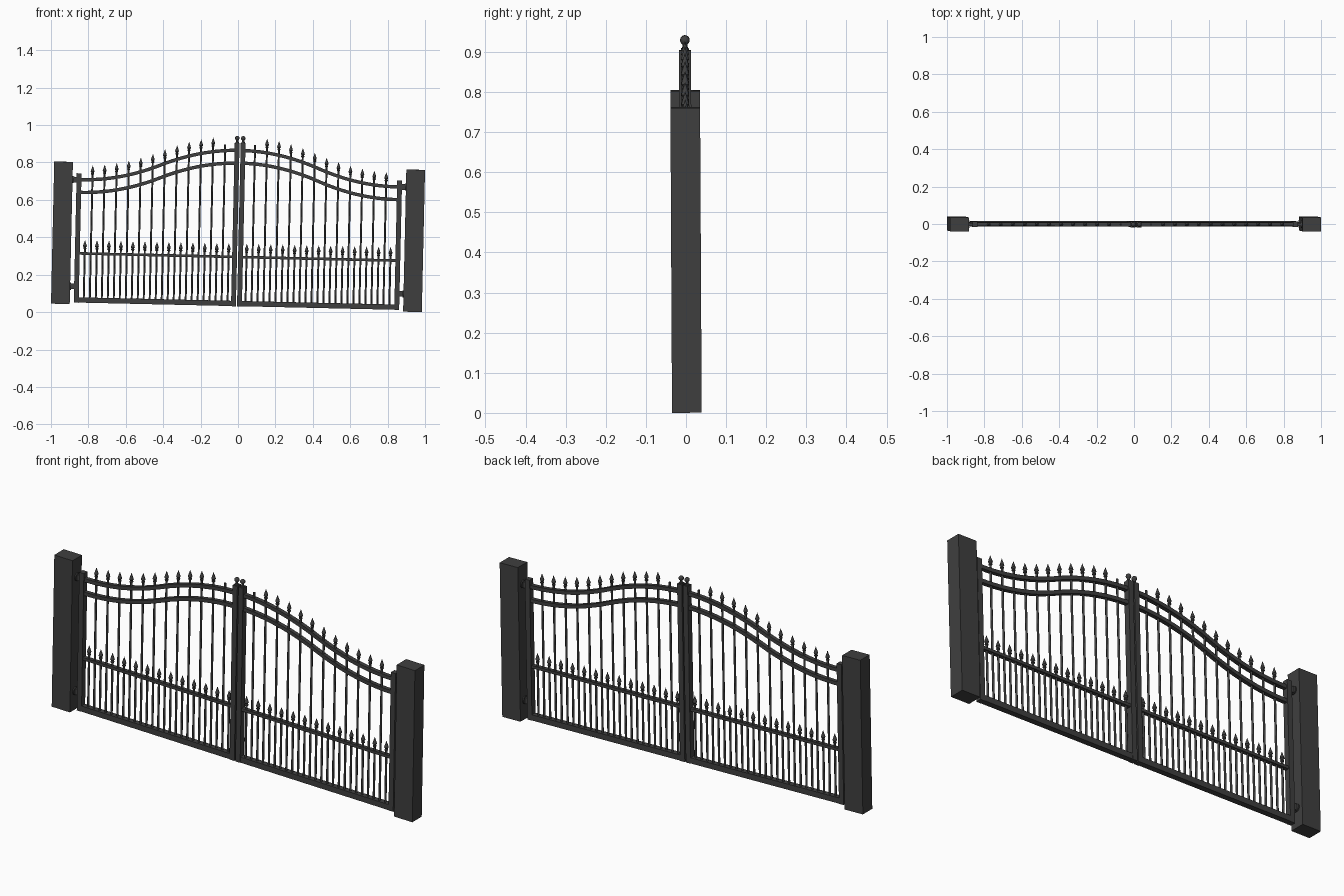
import bpy, bmesh, math
from mathutils import Matrix, Vector

if "Cube" in bpy.data.objects:
    bpy.data.objects.remove(bpy.data.objects["Cube"])

# the whole gate leans slightly in its frame
TILT = (Matrix.Translation((-0.0085, 0.002, 0.0228))
        @ Matrix.Rotation(math.radians(0.3), 4, 'X')
        @ Matrix.Rotation(math.radians(1.3), 4, 'Y'))

iron = bpy.data.materials.new("dark_iron")
iron.diffuse_color = (0.05, 0.05, 0.05, 1)
iron.use_nodes = True
iron.node_tree.nodes["Principled BSDF"].inputs["Base Color"].default_value = iron.diffuse_color


def finish(name, bm, smooth=False):
    bmesh.ops.recalc_face_normals(bm, faces=bm.faces)
    me = bpy.data.meshes.new(name)
    bm.to_mesh(me)
    bm.free()
    me.transform(TILT)
    me.materials.append(iron)
    ob = bpy.data.objects.new(name, me)
    bpy.context.collection.objects.link(ob)
    if smooth:
        bpy.ops.object.select_all(action='DESELECT')
        ob.select_set(True)
        bpy.context.view_layer.objects.active = ob
        bpy.ops.object.shade_smooth_by_angle(angle=math.radians(40))


def box(bm, x0, x1, depth, z0, z1):
    m = (Matrix.Translation(((x0 + x1) / 2, 0, (z0 + z1) / 2))
         @ Matrix.Diagonal((abs(x1 - x0), depth, z1 - z0, 1)))
    bmesh.ops.create_cube(bm, size=1, matrix=m)


def lathe(bm, x, z, profile, n=10):
    rings = [[bm.verts.new((x + r * math.cos(2 * math.pi * k / n),
                            r * math.sin(2 * math.pi * k / n), z + h))
              for k in range(n)] for r, h in profile]
    for a, b in zip(rings, rings[1:]):
        for k in range(n):
            bm.faces.new((a[k], a[(k + 1) % n], b[(k + 1) % n], b[k]))
    bm.faces.new(rings[0])
    bm.faces.new(rings[-1])


def arch(u, end, centre, span=0.845):
    # S-shaped sweep made of two equal arcs
    t = min(abs(u) / span, 1)
    f = 1 - 2 * t * t if t < 0.5 else 2 * (1 - t) ** 2
    return end + (centre - end) * f


def curved_rail(bm, s, end, centre, h=0.018, d=0.02, n=32):
    prev = None
    for i in range(n + 1):
        u = 0.025 + (0.85 - 0.025) * i / n
        slope = (arch(u + .001, end, centre) - arch(u - .001, end, centre)) / .002
        nrm = Vector((-slope, 0, 1)).normalized() * h / 2
        c = Vector((u, 0, arch(u, end, centre)))
        pts = [c + nrm * a + Vector((0, d / 2 * b, 0))
               for a, b in ((1, 1), (1, -1), (-1, -1), (-1, 1))]
        ring = [bm.verts.new((p.x * s, p.y, p.z)) for p in pts]
        if prev:
            for k in range(4):
                bm.faces.new((prev[k], prev[(k + 1) % 4], ring[(k + 1) % 4], ring[k]))
        else:
            bm.faces.new(ring)
        prev = ring
    bm.faces.new(prev)


SIDES = (-1, 1)
TOP = (0.666, 0.842)
LOW = (0.598, 0.774)
BAR = 0.0052
SPEAR = [(0.0052, 0), (0.0052, 0.014), (0.0085, 0.017), (0.0085, 0.021), (0.0055, 0.024),
         (0.0105, 0.031), (0.0075, 0.042), (0.0035, 0.053), (0.0005, 0.063)]

# square posts
bm = bmesh.new()
for s in SIDES:
    box(bm, s * 0.8915, s * 0.9915, 0.074, 0, 0.76)
finish("posts", bm)

# hinges between posts and leaves: arm, pin barrel and rounded plate
bm = bmesh.new()
for s in SIDES:
    for z in (0.095, 0.666):
        box(bm, s * 0.865, s * 0.895, 0.016, z - 0.015, z + 0.015)
        m = (Matrix.Translation((s * 0.889, 0, z))
             @ Matrix.Rotation(math.pi / 2, 4, 'Y'))
        bmesh.ops.create_cone(bm, cap_ends=True, segments=16, radius1=0.019,
                              radius2=0.019, depth=0.006, matrix=m)
finish("hinges", bm)

# outer and meeting stiles
bm = bmesh.new()
for s in SIDES:
    box(bm, s * 0.844, s * 0.870, 0.028, 0.008, 0.70)
    box(bm, s * 0.003, s * 0.029, 0.030, 0.008, 0.882)
finish("stiles", bm)

# ball finials on the meeting stiles
bm = bmesh.new()
ball = [(0.012 * math.sin(a), 0.025 - 0.012 * math.cos(a))
        for a in [math.pi * k / 10 for k in range(2, 10)]]
for s in SIDES:
    lathe(bm, s * 0.016, 0.882,
          [(0.010, 0), (0.010, 0.004), (0.006, 0.006), (0.006, 0.014)]
          + ball + [(0.0006, 0.037)], 16)
finish("ball_finials", bm, True)

# straight rails
bm = bmesh.new()
for s in SIDES:
    box(bm, s * 0.028, s * 0.845, 0.028, 0.009, 0.037)
finish("bottom_rails", bm)
bm = bmesh.new()
for s in SIDES:
    box(bm, s * 0.028, s * 0.845, 0.020, 0.265, 0.279)
finish("middle_rails", bm)

# curved upper rails
bm = bmesh.new()
for s in SIDES:
    curved_rail(bm, s, *TOP)
    curved_rail(bm, s, *LOW)
finish("curved_rails", bm, True)

# tall and short pickets with spear tips
tall, short, spears = bmesh.new(), bmesh.new(), bmesh.new()
for s in SIDES:
    for i in range(12):
        u = 0.08 + 0.0641 * i
        z = arch(u, *TOP) + (0.033 if i == 0 else 0.012)
        lathe(tall, s * u, 0.03, [(BAR, 0), (BAR, z - 0.03)])
        if i:
            lathe(spears, s * u, z, SPEAR)
    for i in range(13):
        u = 0.048 + 0.0641 * i
        lathe(short, s * u, 0.03, [(BAR, 0), (BAR, 0.25)])
        lathe(spears, s * u, 0.28, SPEAR)
finish("tall_pickets", tall, True)
finish("short_pickets", short, True)
finish("spear_tips", spears, True)
